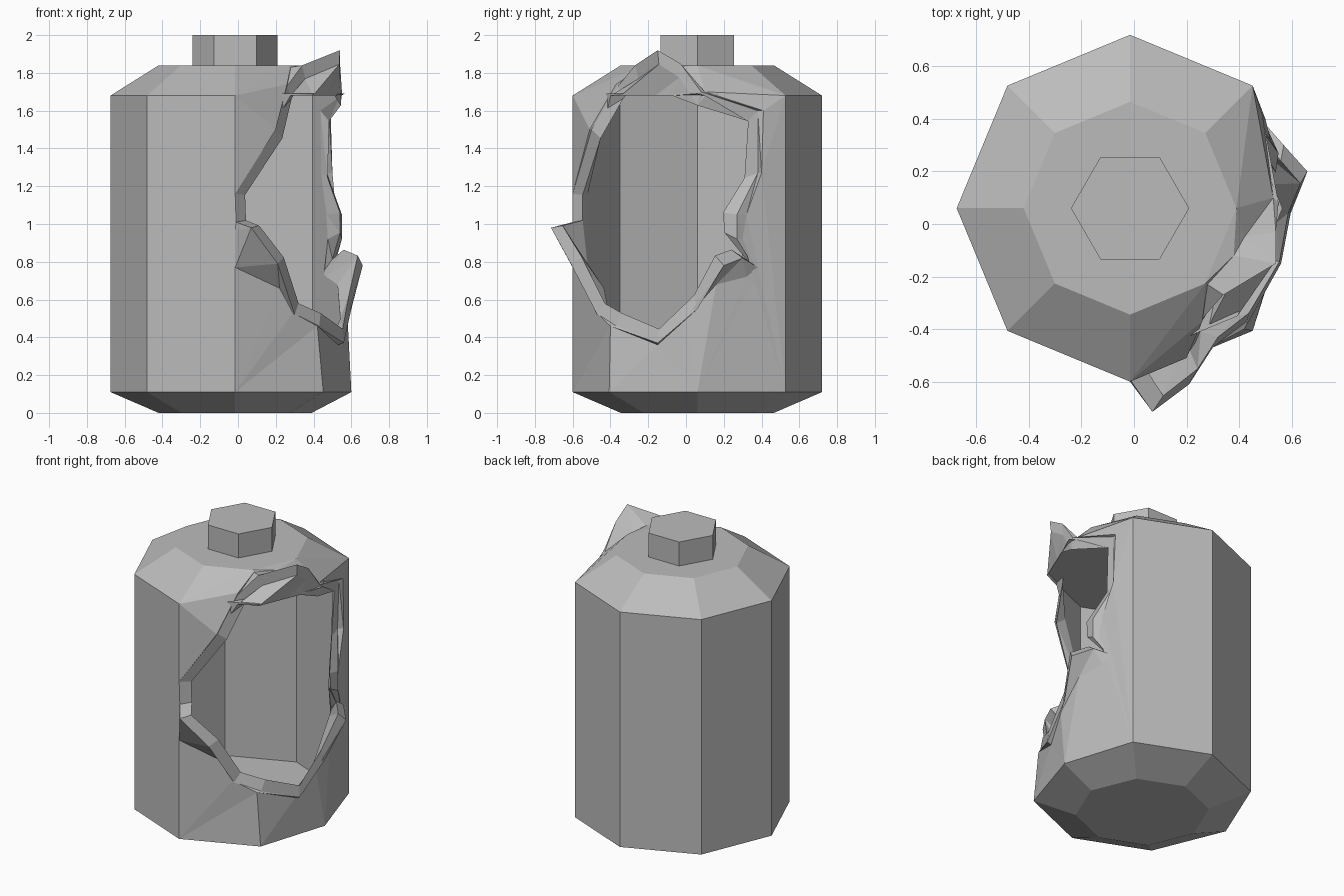
import bpy, bmesh, math
from mathutils import Vector

if "Cube" in bpy.data.objects:
    bpy.data.objects.remove(bpy.data.objects["Cube"])

grey = bpy.data.materials.new("plain grey")
grey.diffuse_color = (0.5, 0.5, 0.5, 1)
grey.use_nodes = True
grey.node_tree.nodes["Principled BSDF"].inputs["Base Color"].default_value = grey.diffuse_color
CX, CY = -0.015, 0.06


def finish(bm, name):
    bmesh.ops.remove_doubles(bm, verts=bm.verts, dist=0.0005)
    mesh = bpy.data.meshes.new(name)
    bm.to_mesh(mesh)
    bm.free()
    mesh.materials.append(grey)
    obj = bpy.data.objects.new(name, mesh)
    bpy.context.collection.objects.link(obj)


def ring(r, z, n=8):
    return [Vector((CX + r * math.cos(math.tau * i / n),
                    CY + r * math.sin(math.tau * i / n), z)) for i in range(n)]


def face(bm, *points):
    bm.faces.new([bm.verts.new(p) for p in points])


# Torn edge, counter-clockwise seen from the right:
# point on the wall, bent tip, index of the frame corner it joins
TEAR = [
    (-.015, -.60, 1.16, -.015, -.60, 1.16, 0),
    (-.015, -.60, .97, -.01, -.60, 1.01, 0),
    (-.015, -.60, .77, .07, -.715, .98, 1),
    (.22, -.50, .66, .21, -.61, .79, 1),
    (.29, -.47, .53, .30, -.47, .52, 1),
    (.42, -.40, .46, .43, -.37, .46, 2),
    (.53, -.15, .36, .56, -.15, .37, 3),
    (.58, .00, .50, .60, .06, .55, 3),
    (.57, .16, .68, .66, .20, .78, 3),
    (.52, .32, .72, .57, .30, .82, 3),
    (.50, .38, .74, .50, .38, .77, 4),
    (.53, .30, .92, .55, .27, .92, 4),
    (.52, .32, 1.05, .55, .27, 1.05, 4),
    (.50, .40, 1.27, .47, .38, 1.27, 5),
    (.49, .41, 1.60, .48, .38, 1.60, 5),
    (.53, .10, 1.70, .55, .08, 1.70, 6),
    (.42, -.05, 1.80, .54, -.03, 1.85, 6),
    (.38, -.12, 1.83, .54, -.15, 1.92, 7),
    (.28, -.23, 1.83, .34, -.27, 1.84, 7),
    (.26, -.37, 1.74, .26, -.36, 1.73, 8),
    (.20, -.51, 1.50, .20, -.50, 1.50, 8),
]
wall = [Vector(t[0:3]) for t in TEAR]
tip = [Vector(t[3:6]) for t in TEAR]
corner = [t[6] for t in TEAR]
middle = Vector((.50, -.08, 1.1))
tip_in = [p + (middle - p).normalized() * 0.075 for p in tip]


def to_inner(p):
    a = math.atan2(p.y - CY, p.x - CX)
    r = 0.58 * math.cos(math.pi / 8) / math.cos(a % (math.pi / 4) - math.pi / 8)
    return Vector((CX + r * math.cos(a), CY + r * math.sin(a), min(p.z, 1.68)))


inner = [to_inner(p) for p in wall]


def stitch(bm, frame, loop, flip=False):
    # fan triangles between the frame corners and the torn edge
    n = len(loop)
    tris = []
    for i in range(n):
        j = (i + 1) % n
        k = corner[i]
        tris.append((frame[k % 8], loop[j], loop[i]))
        if j and corner[j] != k:
            tris.append((frame[k % 8], frame[corner[j] % 8], loop[j]))
    for t in tris:
        if (t[1] - t[0]).cross(t[2] - t[0]).length > 1e-5:
            face(bm, *(reversed(t) if flip else t))


# Outer shell: octagonal tank with chamfered ends
foot, low, high, top = ring(.405, 0), ring(.66, .11), ring(.66, 1.68), ring(.405, 1.84)
low[0].x = .60
bm = bmesh.new()
face(bm, *reversed(foot))
face(bm, *top)
for i in range(8):
    j = (i + 1) % 8
    face(bm, foot[i], foot[j], low[j], low[i])
    if 1 <= i <= 5:
        face(bm, low[i], low[j], high[j], high[i])
        face(bm, high[i], high[j], top[j], top[i])
face(bm, high[1], top[1], top[0])
face(bm, high[6], top[7], top[6])
stitch(bm, [high[6], low[6], low[7], low[0], low[1], high[1], top[0], top[7]], wall)

# Bent, thick rim of the tear
for a, b in ((wall, tip), (tip, tip_in), (tip_in, inner)):
    for i in range(len(wall)):
        j = (i + 1) % len(wall)
        for t in ((a[i], a[j], b[j]), (a[i], b[j], b[i])):
            if (t[1] - t[0]).cross(t[2] - t[0]).length > 1e-5:
                face(bm, *t)

# Inner shell
floor, roof = ring(.58, .15), ring(.58, 1.69)
face(bm, *floor)
face(bm, *reversed(roof))
for i in range(1, 6):
    face(bm, floor[i], roof[i], roof[i + 1], floor[i + 1])
stitch(bm, [roof[6], floor[6], floor[7], floor[0], floor[1], roof[1], roof[0], roof[7]],
       inner, True)
finish(bm, "torn_tank")

# Hexagonal cap
bm = bmesh.new()
a, b = ring(.225, 1.83, 6), ring(.225, 2.0, 6)
face(bm, *reversed(a))
face(bm, *b)
for i in range(6):
    j = (i + 1) % 6
    face(bm, a[i], a[j], b[j], b[i])
finish(bm, "cap")
